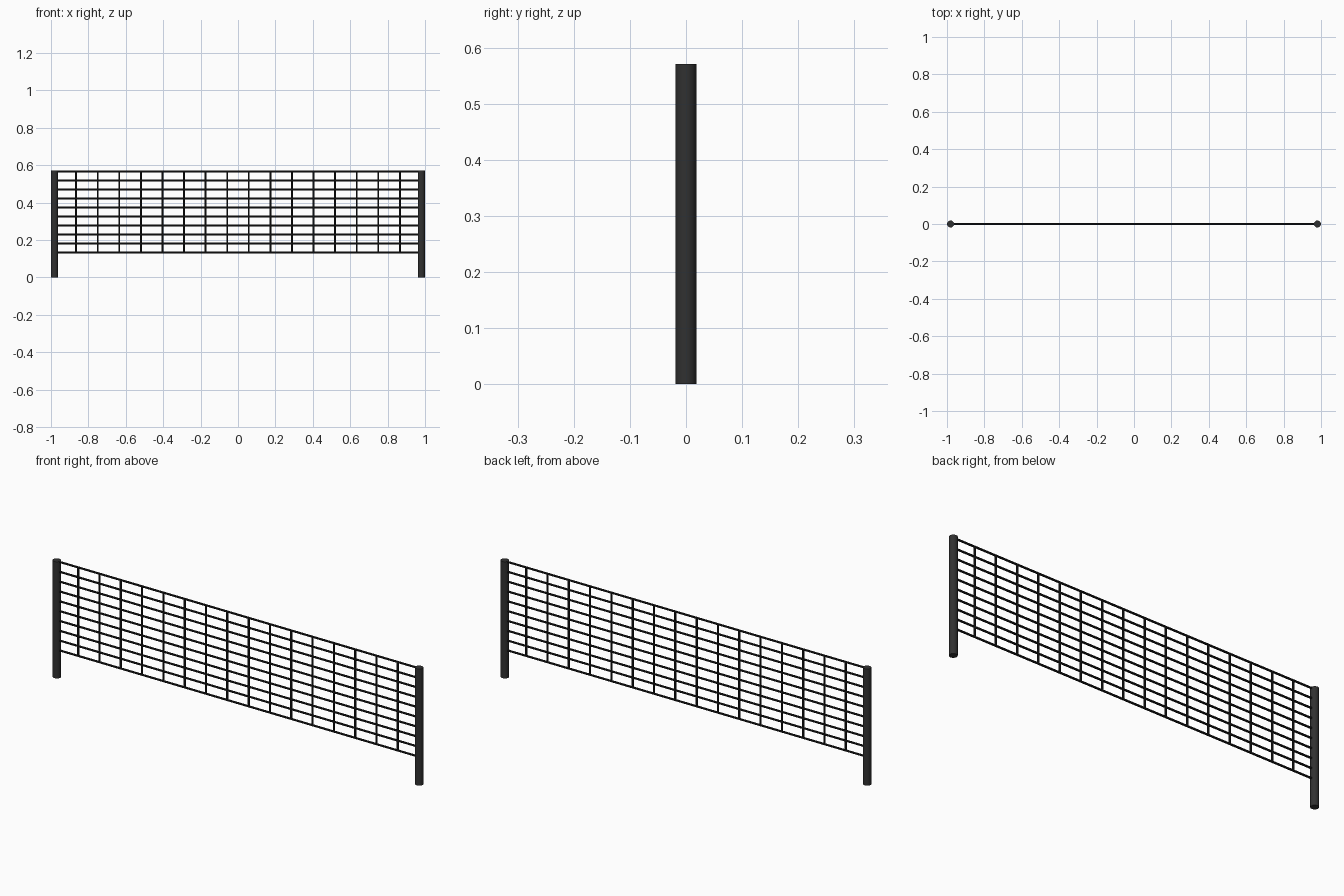
import bpy
from mathutils import Vector

if "Cube" in bpy.data.objects:
    bpy.data.objects.remove(bpy.data.objects["Cube"])

POST_X, POST_R, HEIGHT = 0.981, 0.0187, 0.571
WIRE_R, Z_LOW, Z_TOP = 0.005, 0.133, 0.566
ROWS, BAYS = 10, 17


def material(name, value):
    mat = bpy.data.materials.new(name)
    mat.diffuse_color = (value, value, value, 1)
    mat.use_nodes = True
    mat.node_tree.nodes["Principled BSDF"].inputs["Base Color"].default_value = mat.diffuse_color
    return mat


def rod(name, start, end, radius, sides, mat):
    start, end = Vector(start), Vector(end)
    axis = end - start
    bpy.ops.mesh.primitive_cylinder_add(
        vertices=sides, radius=radius, depth=axis.length,
        location=(start + end) / 2,
        rotation=axis.to_track_quat('Z', 'Y').to_euler())
    obj = bpy.context.object
    obj.name = name
    obj.data.materials.append(mat)
    bpy.ops.object.shade_smooth_by_angle()
    return obj


post_mat = material("dark_post", 0.03)
wire_mat = material("black_wire", 0.012)

# End posts
for side, name in ((-1, "left_post"), (1, "right_post")):
    x = side * POST_X
    rod(name, (x, 0, 0), (x, 0, HEIGHT), POST_R, 16, post_mat)

# Horizontal wires
for i in range(ROWS):
    z = Z_LOW + (Z_TOP - Z_LOW) * i / (ROWS - 1)
    rod(f"horizontal_wire_{i + 1}", (-POST_X, 0, z), (POST_X, 0, z), WIRE_R, 8, wire_mat)

# Vertical wires
for i in range(1, BAYS):
    x = -POST_X + 2 * POST_X * i / BAYS
    rod(f"vertical_wire_{i}", (x, 0, Z_LOW), (x, 0, Z_TOP), WIRE_R, 8, wire_mat)
